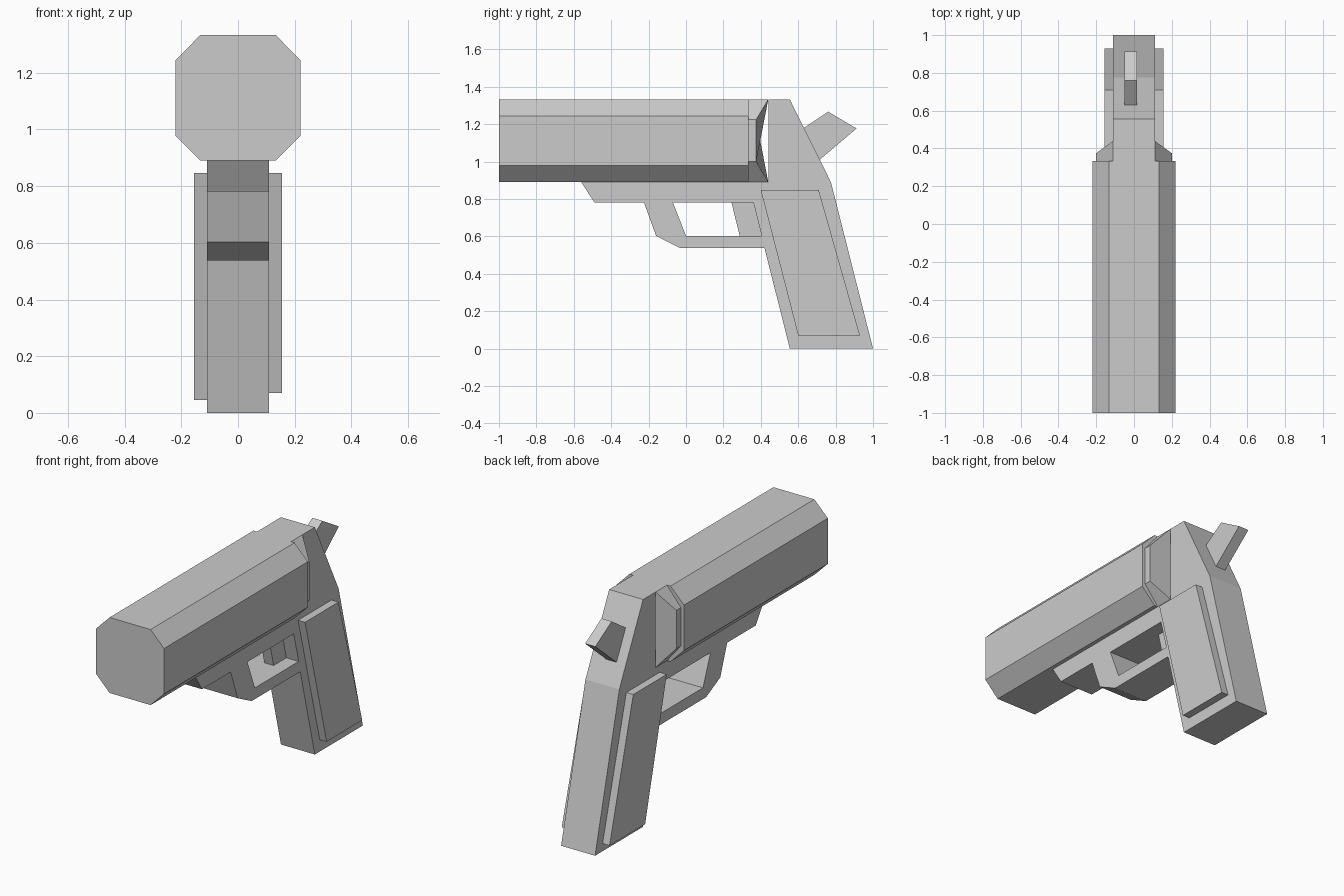
import bpy
import bmesh

cube = bpy.data.objects.get("Cube")
if cube:
    bpy.data.objects.remove(cube, do_unlink=True)

GREY = (0.6, 0.6, 0.6, 1.0)
grey = bpy.data.materials.new("plain grey")
grey.use_nodes = True
grey.diffuse_color = GREY
grey.node_tree.nodes["Principled BSDF"].inputs["Base Color"].default_value = GREY


def loft(name, front, back):
    """Solid between two matching loops of 3D points."""
    bm = bmesh.new()
    a = [bm.verts.new(p) for p in front]
    b = [bm.verts.new(p) for p in back]
    n = len(a)
    bm.faces.new(a)
    bm.faces.new(b[::-1])
    for i in range(n):
        j = (i + 1) % n
        bm.faces.new((a[i], b[i], b[j], a[j]))
    bmesh.ops.recalc_face_normals(bm, faces=bm.faces)
    mesh = bpy.data.meshes.new(name)
    bm.to_mesh(mesh)
    bm.free()
    mesh.materials.append(grey)
    obj = bpy.data.objects.new(name, mesh)
    bpy.context.collection.objects.link(obj)
    return obj


def plate(name, profile, x0, x1):
    """Side profile of (y, z) points spanning x0 to x1."""
    return loft(name, [(x0, y, z) for y, z in profile],
                [(x1, y, z) for y, z in profile])


def octagon(outer, inner, low, high):
    """Chamfered section as (x, z) points; low and high bound the sides."""
    return [(inner, 1.333), (outer, high), (outer, low), (inner, 0.89),
            (-inner, 0.89), (-outer, low), (-outer, high), (-inner, 1.333)]


# Barrel
section = octagon(0.22, 0.133, 0.978, 1.245)
loft("barrel", [(x, -1, z) for x, z in section],
     [(x, 0.333, z) for x, z in section])

# Collar tapering from the barrel into the frame
section = octagon(0.2, 0.11, 1.0, 1.225)
loft("barrel_collar", [(x, 0.333, z) for x, z in section],
     [(x, 0.375 if abs(x) > 0.15 else 0.44, z) for x, z in section])

# Frame, handle and trigger guard in one outline
frame = plate("frame", [(-0.56, 0.89), (0.44, 0.89), (0.44, 1.333),
                        (0.555, 1.333), (0.775, 0.89), (1.0, 0), (0.555, 0),
                        (0.42, 0.537), (-0.03, 0.537), (-0.16, 0.603),
                        (-0.225, 0.782), (-0.49, 0.782)], -0.11, 0.11)

# Opening of the trigger guard
cutter = plate("guard_opening_cutter", [(-0.07, 0.782), (0.36, 0.782),
                                        (0.405, 0.603), (0, 0.603)], -0.3, 0.3)
cutter.hide_render = True
cutter.hide_viewport = True
cut = frame.modifiers.new("guard_opening", "BOOLEAN")
cut.operation = "DIFFERENCE"
cut.solver = "EXACT"
cut.object = cutter

# Trigger
plate("trigger", [(0.243, 0.782), (0.36, 0.782), (0.405, 0.603),
                  (0.287, 0.603)], -0.03, 0.03)

# Grip panels, the right one slightly longer
for name, side, foot in (("left_grip_panel", 1, 0.07),
                         ("right_grip_panel", -1, 0.045)):
    plate(name, [(0.40, 0.847), (0.71, 0.847), (0.93, foot), (0.6, foot)],
          side * 0.1, side * 0.155)

# Hammer
plate("hammer", [(0.63, 1.18), (0.76, 1.267), (0.912, 1.177),
                 (0.715, 1.01), (0.62, 1.1)], -0.05, 0.016)
